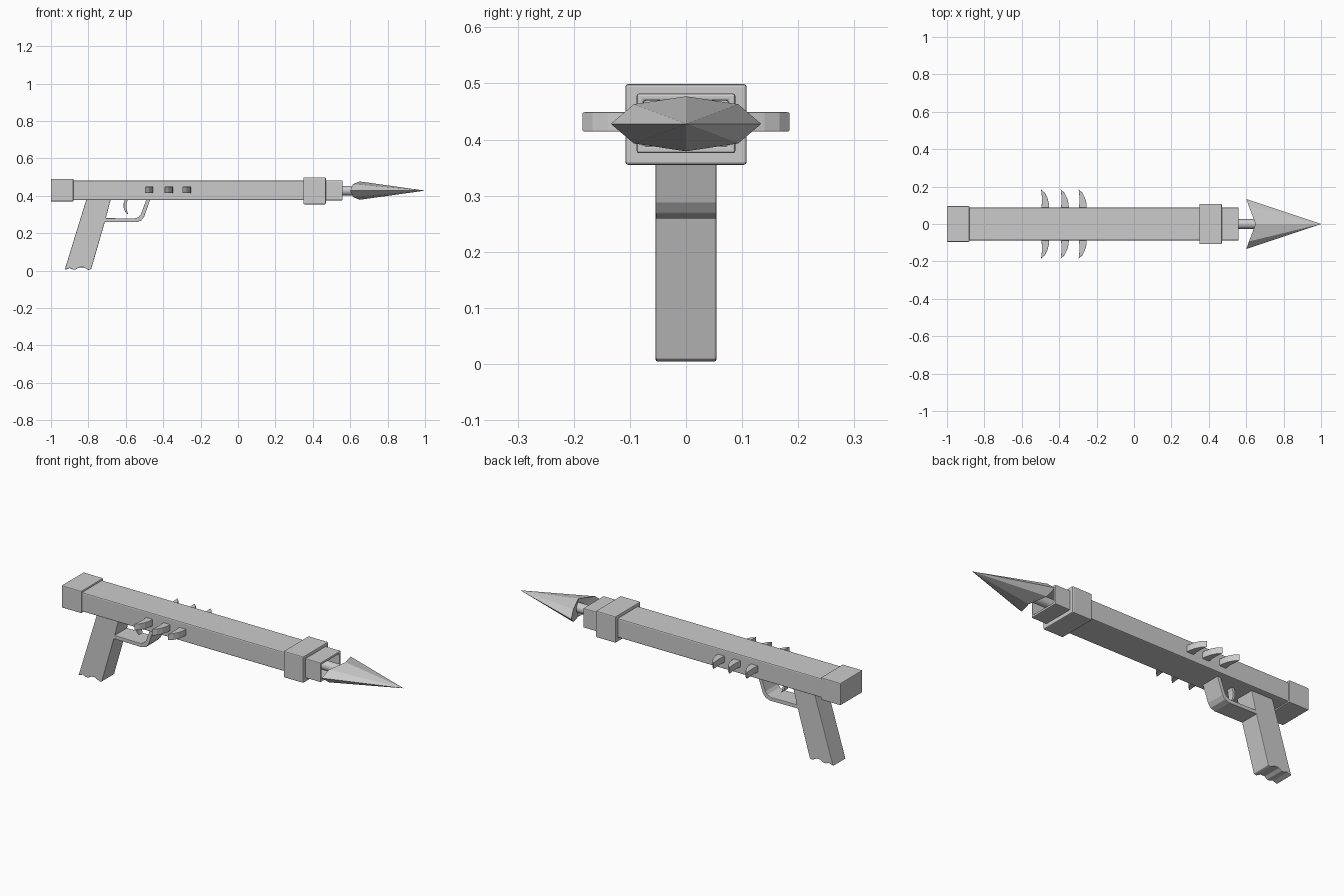
import bpy, bmesh, math
from mathutils import Vector

if "Cube" in bpy.data.objects:
    bpy.data.objects.remove(bpy.data.objects["Cube"])

AXIS_Z = 0.428


def make(name, verts, faces, bevel=0.0):
    mesh = bpy.data.meshes.new(name)
    mesh.from_pydata(verts, [], faces)
    bm = bmesh.new()
    bm.from_mesh(mesh)
    bmesh.ops.recalc_face_normals(bm, faces=bm.faces)
    bm.to_mesh(mesh)
    bm.free()
    ob = bpy.data.objects.new(name, mesh)
    bpy.context.collection.objects.link(ob)
    if bevel:
        mod = ob.modifiers.new("edge_bevel", 'BEVEL')
        mod.width, mod.segments = bevel, 2
    return ob


def prism(name, profile, place, a, b, bevel=0.0):
    """Extrude a 2D profile between a and b; place maps (u, v, depth) to xyz."""
    n = len(profile)
    verts = [place(u, v, d) for d in (a, b) for u, v in profile]
    faces = [tuple(range(n)), tuple(range(n, 2 * n))]
    faces += [(i, (i + 1) % n, n + (i + 1) % n, n + i) for i in range(n)]
    return make(name, verts, faces, bevel)


def box(name, x0, x1, half_y, z0, z1, bevel):
    profile = [(x0, z0), (x1, z0), (x1, z1), (x0, z1)]
    return prism(name, profile, side, -half_y, half_y, bevel)


def side(u, v, d):
    return (u, d, v)


# Main barrel, rear cap and front collar
box("barrel", -0.95, 0.40, 0.088, 0.377, 0.482, 0.006)
box("rear_cap", -1.0, -0.88, 0.095, 0.37, 0.491, 0.004)
box("front_collar", 0.35, 0.47, 0.108, 0.355, 0.499, 0.005)

# Hollow muzzle: inset front face pushed back inside
muzzle = box("muzzle", 0.38, 0.56, 0.088, 0.376, 0.482, 0.004)
bm = bmesh.new()
bm.from_mesh(muzzle.data)
front = max(bm.faces, key=lambda f: f.calc_center_median().x)
bmesh.ops.inset_region(bm, faces=[front], thickness=0.018)
ext = bmesh.ops.extrude_discrete_faces(bm, faces=[front])
bmesh.ops.translate(bm, vec=Vector((-0.15, 0, 0)), verts=ext["faces"][0].verts)
bm.to_mesh(muzzle.data)
bm.free()

# Spear shaft
bpy.ops.mesh.primitive_cylinder_add(vertices=16, radius=0.026, depth=0.26,
                                    location=(0.53, 0, AXIS_Z),
                                    rotation=(0, math.pi / 2, 0))
bpy.context.object.name = "spear_shaft"
bpy.ops.object.shade_smooth_by_angle()

# Barbed spear head: eight-sided ring, sharp tip, notched back
ring = [(0.6, 0.134, 0), (0.615, 0.093, 0.035), (0.65, 0, 0.049),
        (0.615, -0.093, 0.035), (0.6, -0.134, 0), (0.615, -0.093, -0.035),
        (0.65, 0, -0.049), (0.615, 0.093, -0.035)]
verts = [(x, y, AXIS_Z + z) for x, y, z in ring]
verts += [(1.0, 0, AXIS_Z), (0.655, 0, AXIS_Z)]
faces = [(i, (i + 1) % 8, end) for i in range(8) for end in (8, 9)]
make("spear_head", verts, faces)

# Curved side fins, three per side
fin = [(0.0, 0.08), (0.044, 0.08), (0.042, 0.11), (0.034, 0.14), (0.020, 0.167),
       (0.0, 0.185), (0.004, 0.15), (0.005, 0.115)]
for i, x in enumerate((-0.497, -0.392, -0.296)):
    for s, label in ((1, "back"), (-1, "front")):
        prism(f"fin_{label}_{i + 1}", [(x + u, s * v) for u, v in fin],
              lambda u, v, d: (u, v, d), 0.414, 0.449, 0.002)

# Raked grip with a wavy butt
grip = [(-0.808, 0.39), (-0.678, 0.39), (-0.708, 0.275), (-0.785, 0.008),
        (-0.80, 0.004), (-0.825, 0.018), (-0.85, 0.018), (-0.868, 0.006),
        (-0.882, 0.006), (-0.90, 0.014), (-0.927, 0.004)]
prism("grip", grip, side, -0.054, 0.054, 0.003)

# Trigger guard
guard = [(-0.72, 0.261), (-0.545, 0.259), (-0.518, 0.268), (-0.502, 0.288),
         (-0.466, 0.39), (-0.487, 0.39), (-0.518, 0.303), (-0.53, 0.288),
         (-0.55, 0.279), (-0.72, 0.281)]
prism("trigger_guard", guard, side, -0.054, 0.054, 0.002)

# Trigger
trigger = [(-0.602, 0.39), (-0.611, 0.36), (-0.611, 0.335), (-0.602, 0.312),
           (-0.586, 0.299), (-0.594, 0.32), (-0.597, 0.34), (-0.595, 0.36),
           (-0.585, 0.39)]
prism("trigger", trigger, side, -0.018, 0.018, 0.002)
